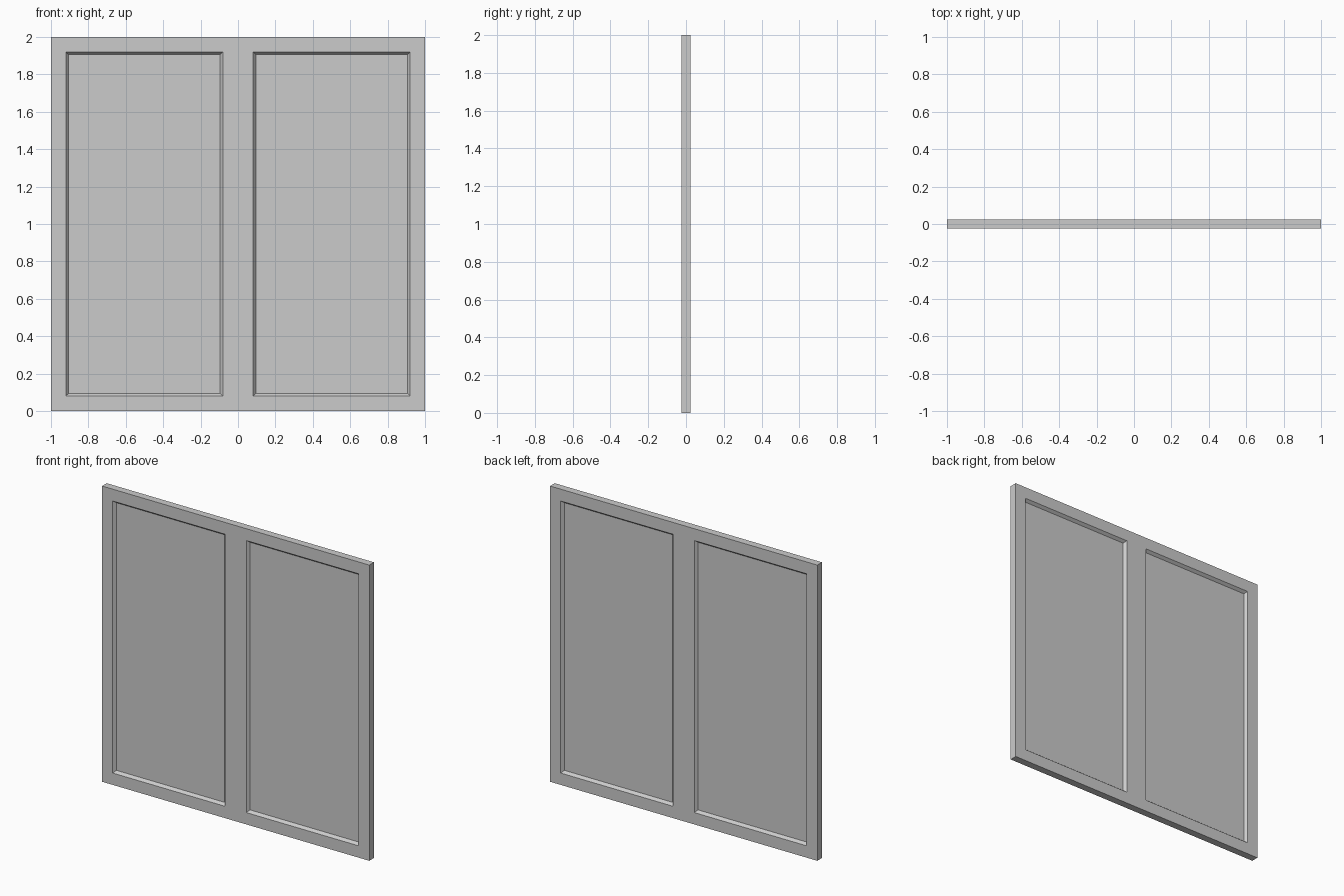
import bpy, bmesh

if "Cube" in bpy.data.objects:
    bpy.data.objects.remove(bpy.data.objects["Cube"])

W, H, HALF = 1.0, 2.0, 0.025   # half width, height, half thickness
BORDER = 0.08                  # frame rail width
SLOPE = 0.015                  # inward run of the chamfered moulding
PANEL = 0.006                  # half thickness of the recessed panels


def make_object(name, bm):
    bmesh.ops.remove_doubles(bm, verts=bm.verts, dist=1e-5)
    bmesh.ops.recalc_face_normals(bm, faces=bm.faces)
    mesh = bpy.data.meshes.new(name)
    bm.to_mesh(mesh)
    bm.free()
    ob = bpy.data.objects.new(name, mesh)
    bpy.context.collection.objects.link(ob)
    return ob


def quad(bm, pts):
    bm.faces.new([bm.verts.new(p) for p in pts])


def rect(x0, x1, z0, z1, y):
    return [(x0, y, z0), (x1, y, z0), (x1, y, z1), (x0, y, z1)]


def bridge(bm, a, b):
    for i in range(4):
        j = (i + 1) % 4
        quad(bm, [a[i], a[j], b[j], b[i]])


# Frame: face grid with two openings, chamfered towards the panels
frame = bmesh.new()
xs = [-W, -W + BORDER, -BORDER, BORDER, W - BORDER, W]
zs = [0, BORDER, H - BORDER, H]
openings = [(xs[1], xs[2]), (xs[3], xs[4])]
for side in (-1, 1):
    y = side * HALF
    for i in range(5):
        for k in range(3):
            if not (k == 1 and i in (1, 3)):
                quad(frame, rect(xs[i], xs[i + 1], zs[k], zs[k + 1], y))
    for x0, x1 in openings:
        outer = rect(x0, x1, zs[1], zs[2], y)
        inner = rect(x0 + SLOPE, x1 - SLOPE, zs[1] + SLOPE, zs[2] - SLOPE, side * PANEL)
        bridge(frame, outer, inner)

# Outer edge of the frame, split to match the face grid
for i in range(5):
    for z in (0, H):
        quad(frame, [(xs[i], -HALF, z), (xs[i + 1], -HALF, z), (xs[i + 1], HALF, z), (xs[i], HALF, z)])
for k in range(3):
    for x in (-W, W):
        quad(frame, [(x, -HALF, zs[k]), (x, HALF, zs[k]), (x, HALF, zs[k + 1]), (x, -HALF, zs[k + 1])])

# Inner lip that meets the panels
for x0, x1 in openings:
    r = (x0 + SLOPE, x1 - SLOPE, zs[1] + SLOPE, zs[2] - SLOPE)
    bridge(frame, rect(*r, -PANEL), rect(*r, PANEL))
make_object("window_frame", frame)

# Recessed flat panels
for name, (x0, x1) in zip(("left_panel", "right_panel"), openings):
    bm = bmesh.new()
    r = (x0 + SLOPE, x1 - SLOPE, zs[1] + SLOPE, zs[2] - SLOPE)
    front, back = rect(*r, -PANEL), rect(*r, PANEL)
    quad(bm, front)
    quad(bm, back)
    bridge(bm, front, back)
    make_object(name, bm)
